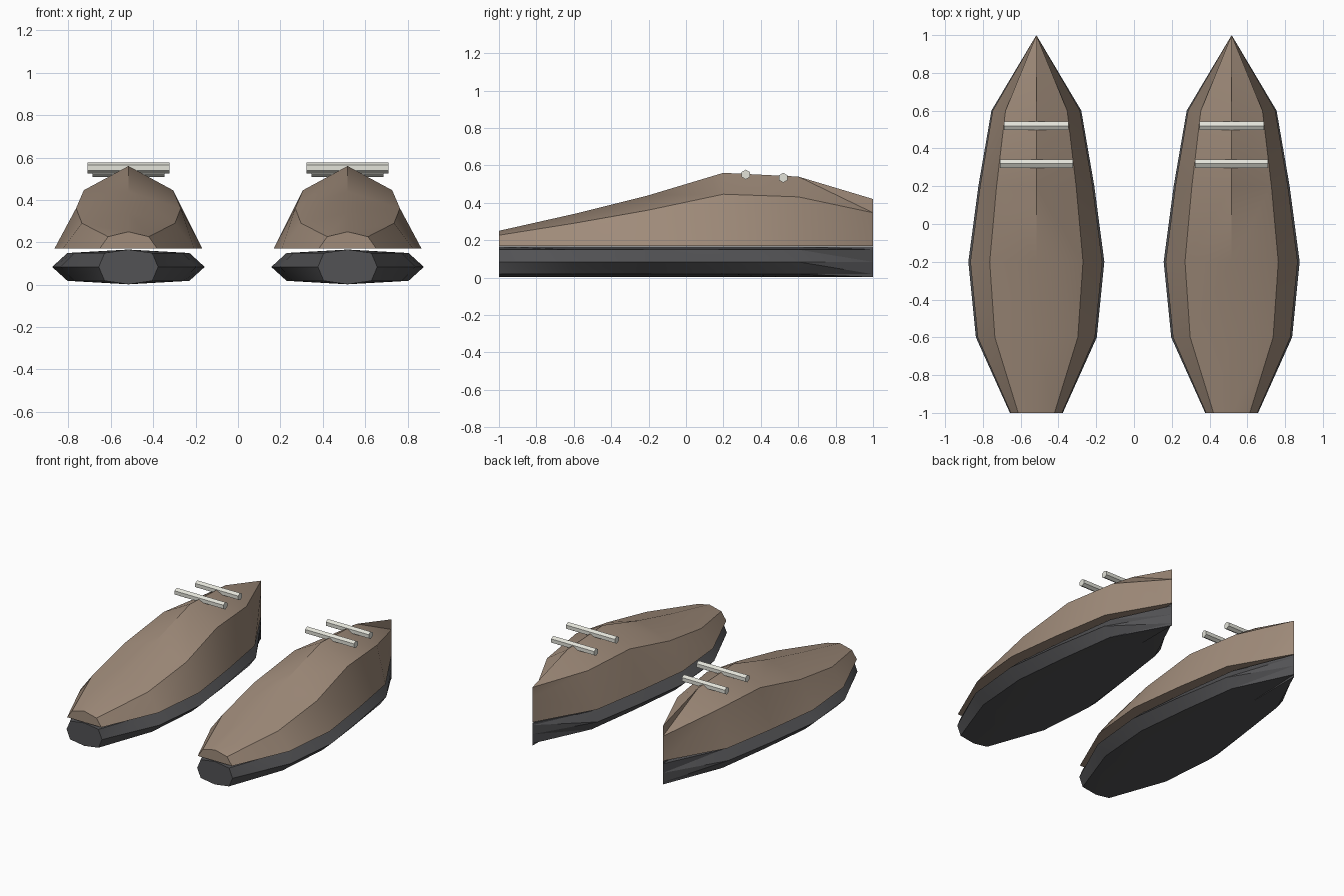
import bpy, bmesh
from math import pi, cos, sin, radians

if "Cube" in bpy.data.objects:
    bpy.data.objects.remove(bpy.data.objects["Cube"])

CX = 0.517  # centre line of one shoe


def material(name, rgb):
    m = bpy.data.materials.new(name)
    m.diffuse_color = (*rgb, 1)
    m.use_nodes = True
    m.node_tree.nodes["Principled BSDF"].inputs["Base Color"].default_value = m.diffuse_color
    return m


BROWN = material("brown_leather", (0.35, 0.26, 0.195))
DARK = material("dark_rubber", (0.085, 0.085, 0.09))
CREAM = material("cream_lace", (0.76, 0.76, 0.69))


def finish(obj, mat, angle):
    obj.data.materials.append(mat)
    bpy.ops.object.select_all(action='DESELECT')
    obj.select_set(True)
    bpy.context.view_layer.objects.active = obj
    if angle:
        bpy.ops.object.shade_smooth_by_angle(angle=radians(angle))
    # second shoe is the mirror image across x = 0
    obj.modifiers.new("pair", 'MIRROR').use_mirror_merge = False


def loft(name, rings, mat):
    """Skin closed rings running front to back; the last ring is the pinched heel."""
    bm = bmesh.new()
    vs = [[bm.verts.new(p) for p in r] for r in rings]
    n = len(rings[0])
    for a, b in zip(vs, vs[1:]):
        for k in range(n):
            j = (k + 1) % n
            bm.faces.new((a[k], b[k], a[j]))
            bm.faces.new((b[k], b[j], a[j]))
    bm.faces.new(vs[0])
    bmesh.ops.remove_doubles(bm, verts=bm.verts, dist=0.001)
    bmesh.ops.dissolve_degenerate(bm, edges=bm.edges, dist=0.0005)
    bmesh.ops.recalc_face_normals(bm, faces=bm.faces)
    me = bpy.data.meshes.new(name)
    bm.to_mesh(me)
    bm.free()
    obj = bpy.data.objects.new(name, me)
    bpy.context.collection.objects.link(obj)
    finish(obj, mat, 30)


# stations along the foot: y, half width, top of the upper
STATIONS = [(-1.0, 0.14, 0.25), (-0.6, 0.32, 0.34), (-0.2, 0.36, 0.44),
            (0.2, 0.307, 0.56), (0.6, 0.238, 0.54), (1.0, 0.0, 0.42)]

# sole: squarish octagon sections
c = 0.8
OCT = [(1, 0), (c, c), (0, 1), (-c, c), (-1, 0), (-c, -c), (0, -1), (c, -c)]
loft("sole", [[(CX + w * u, y, 0.084 + 0.082 * v) for u, v in OCT]
              for y, w, _ in STATIONS], DARK)

# upper: half-ellipse arches on a flat base
ARCH = [(cos(k * pi / 4), sin(k * pi / 4)) for k in range(5)]
loft("upper", [[(CX + 0.97 * w * u, y, 0.17 + (top - 0.17) * v) for u, v in ARCH]
               for y, w, top in STATIONS], BROWN)

# laces: six-sided rods across the top
for i, (y, z, length) in enumerate([(0.32, 0.551, 0.386), (0.52, 0.534, 0.34)]):
    bpy.ops.mesh.primitive_cylinder_add(vertices=6, radius=0.026, depth=length)
    lace = bpy.context.object
    lace.name = f"lace_{i + 1}"
    for v in lace.data.vertices:
        x0, y0, z0 = v.co
        v.co = (z0 + CX, x0 + y, y0 + z)
    finish(lace, CREAM, 0)
